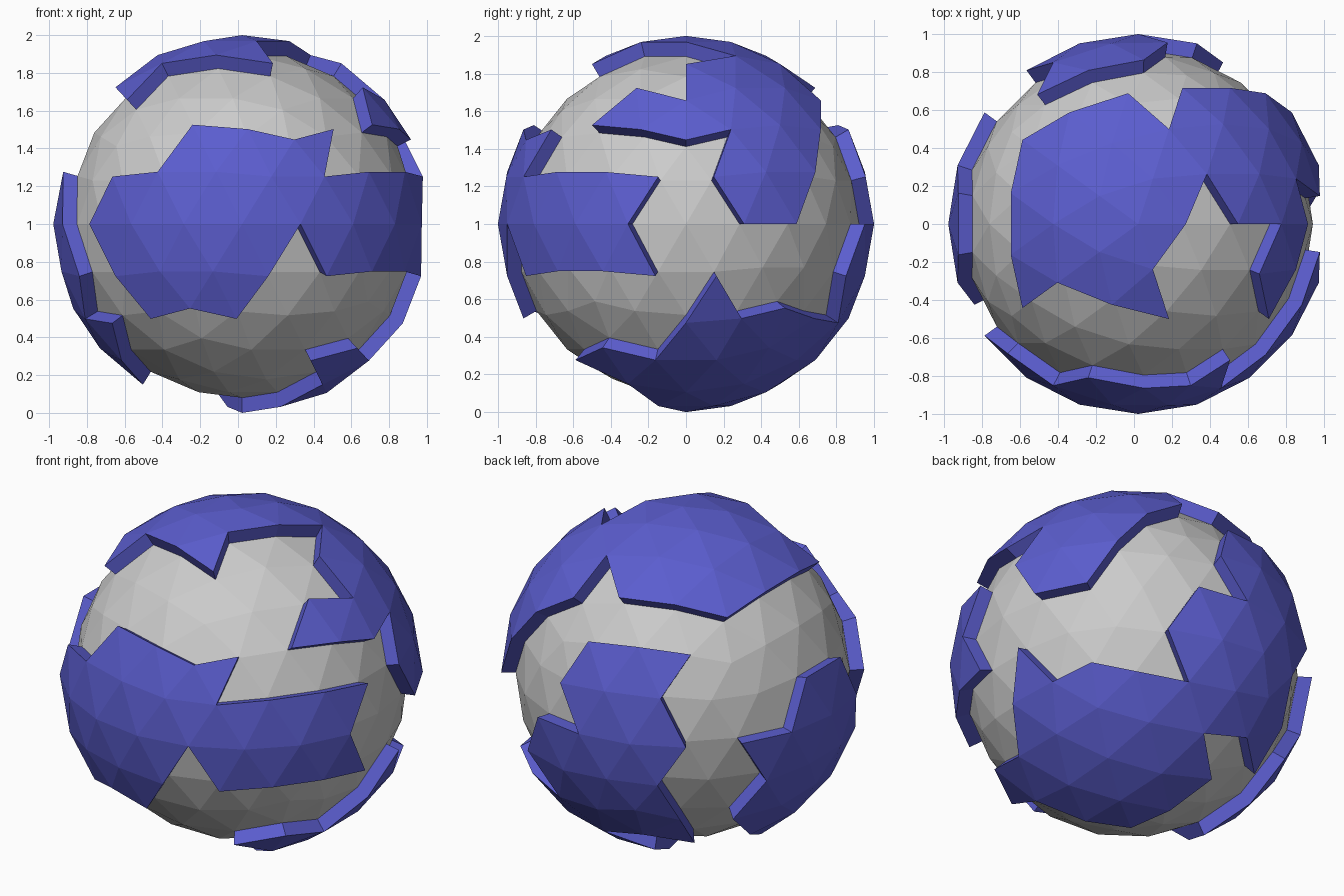
import bpy, bmesh
from math import atan2, cos, sin, pi, radians
from mathutils import Vector

if "Cube" in bpy.data.objects:
    bpy.data.objects.remove(bpy.data.objects["Cube"])

CENTRE = Vector((0.022, 0, 1.0))
CORE_R, INNER_R, OUTER_R = 0.92, 0.905, 1.0

blue = bpy.data.materials.new("plate_blue")
blue.diffuse_color = (0.105, 0.11, 0.62, 1)
blue.use_nodes = True
blue.node_tree.nodes["Principled BSDF"].inputs["Base Color"].default_value = blue.diffuse_color


def on_sphere(az, el):
    a, e = radians(az), radians(el)
    return Vector((cos(a) * cos(e), sin(a) * cos(e), sin(e)))


def inside(p, loop, mid):
    """Winding test of direction p against an outline on the sphere."""
    if p.dot(mid) <= 0:
        return False
    u = p.orthogonal().normalized()
    w = p.cross(u)
    ang = [atan2(v.dot(w), v.dot(u)) for v in loop]
    total = sum((b - a + pi) % (2 * pi) - pi
                for a, b in zip(ang, ang[1:] + ang[:1]))
    return abs(total) > 3


def finish(name, bm, mat=None):
    bmesh.ops.recalc_face_normals(bm, faces=bm.faces)
    me = bpy.data.meshes.new(name)
    bm.to_mesh(me)
    bm.free()
    ob = bpy.data.objects.new(name, me)
    ob.location = CENTRE
    bpy.context.collection.objects.link(ob)
    if mat:
        me.materials.append(mat)


def globe(radius):
    bm = bmesh.new()
    bmesh.ops.create_icosphere(bm, subdivisions=3, radius=radius)
    return bm


def plate(name, outline):
    """Keep the globe facets within the outline and thicken them."""
    loop = [on_sphere(*c) for c in outline]
    mid = sum(loop, Vector()).normalized()
    bm = globe(OUTER_R)
    drop = [f for f in bm.faces
            if not inside(f.calc_center_median().normalized(), loop, mid)]
    bmesh.ops.delete(bm, geom=drop, context='FACES')
    outer = list(bm.faces)
    ext = bmesh.ops.extrude_face_region(bm, geom=outer, use_keep_orig=True)
    for v in ext["geom"]:
        if isinstance(v, bmesh.types.BMVert):
            v.co *= INNER_R / OUTER_R
    finish(name, bm, blue)


# Grey core
finish("core_globe", globe(CORE_R))

# Raised plates: outlines as (azimuth, elevation) in degrees
plate("front_plate", [
    (-108, 32), (-90, 30), (-72, 27), (-54, 30), (-62, 13), (-46, 16), (-26, 16),
    (-9, 13), (-18, 0), (-10, -16), (-26, -13), (-46, -13), (-62, -16), (-72, 0),
    (-82, -16), (-90, -30), (-108, -27), (-126, -30), (-134, -16), (-144, 0),
    (-134, 13), (-118, 16)])
plate("top_plate", [
    (0, 74), (36, 63), (72, 58), (94, 46), (122, 46), (144, 42), (166, 46),
    (194, 46), (216, 42), (216, 58), (252, 63), (288, 58), (288, 74)])
plate("right_plate", [
    (0, 58), (36, 63), (72, 58), (72, 42), (54, 30), (46, 16), (36, 0), (18, 0),
    (9, 13), (18, 30), (0, 27), (-18, 30), (-36, 32), (-22, 46), (0, 42)])
plate("bottom_plate", [
    (10, -16), (18, -30), (36, -27), (54, -30), (72, -32), (86, -46), (108, -58),
    (0, -90), (-36, -58), (-58, -46), (-36, -42), (-14, -46), (0, -32)])
plate("back_plate", [
    (90, 30), (108, 32), (126, 30), (118, 16), (126, 0), (118, -13), (126, -30),
    (130, -46), (108, -42), (86, -46), (72, -32), (62, -16), (72, 0), (90, 0),
    (81, 13)])
plate("left_plate", [
    (170, 16), (190, 16), (198, 0), (206, -16), (198, -30), (216, -32),
    (202, -46), (180, -58), (158, -46), (144, -32), (154, -16), (144, 0),
    (162, 0)])
